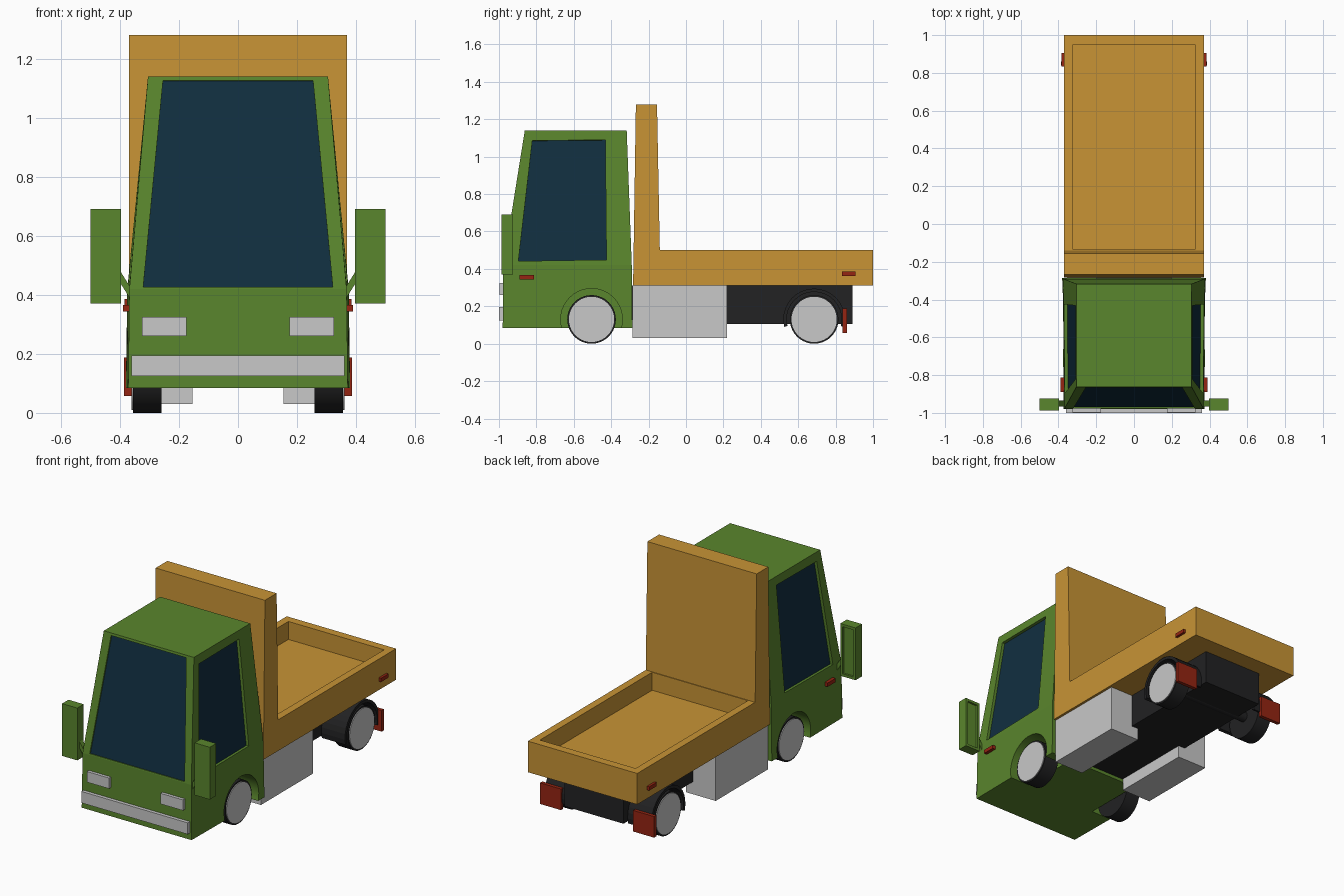
import bpy, bmesh, math
from mathutils import Vector, Matrix

if "Cube" in bpy.data.objects:
    bpy.data.objects.remove(bpy.data.objects["Cube"])


def material(name, rgb):
    m = bpy.data.materials.new(name)
    m.diffuse_color = (*rgb, 1)
    m.use_nodes = True
    m.node_tree.nodes["Principled BSDF"].inputs["Base Color"].default_value = m.diffuse_color
    return m


GREEN = material("green_paint", (0.102, 0.237, 0.026))
ORANGE = material("orange_paint", (0.58, 0.296, 0.036))
SILVER = material("light_grey", (0.58, 0.58, 0.58))
BLACK = material("black", (0.016, 0.016, 0.017))
RED = material("red", (0.30, 0.018, 0.006))
GLASS = material("dark_blue_glass", (0.0056, 0.028, 0.051))


def finish(name, bm, *mats):
    bmesh.ops.recalc_face_normals(bm, faces=bm.faces[:])
    me = bpy.data.meshes.new(name)
    bm.to_mesh(me)
    bm.free()
    for m in mats:
        me.materials.append(m)
    ob = bpy.data.objects.new(name, me)
    bpy.context.collection.objects.link(ob)
    return ob


def rect(x0, x1, y0, y1, z, back=None):
    """Rectangle of corners; back = half width at the rear if it tapers."""
    b0, b1 = (x0, x1) if back is None else (-back, back)
    return [(x0, y0, z), (x1, y0, z), (b1, y1, z), (b0, y1, z)]


def loft(rings):
    """Closed solid through four-cornered rings; returns bmesh and faces by key."""
    bm = bmesh.new()
    vs = [[bm.verts.new(p) for p in r] for r in rings]
    faces = {"bottom": bm.faces.new(vs[0]), "top": bm.faces.new(vs[-1])}
    for i in range(len(vs) - 1):
        for k, side in enumerate(("front", "right", "back", "left")):
            j = (k + 1) % 4
            faces[side, i] = bm.faces.new((vs[i][k], vs[i][j], vs[i + 1][j], vs[i + 1][k]))
    return bm, faces


def recess(bm, face, uvs, depth, mat=0):
    """Replace a quad by a frame, short walls and a sunken panel."""
    a, b, c, d = vs = list(face.verts)
    middle = sum((v.co for v in bm.verts), Vector()) / len(bm.verts)
    face.normal_update()
    n = face.normal.copy()
    if n.dot(face.calc_center_median() - middle) < 0:
        n.negate()
    pts = [a.co.lerp(b.co, u).lerp(d.co.lerp(c.co, u), v) for u, v in uvs]
    bm.faces.remove(face)
    rim = [bm.verts.new(p) for p in pts]
    deep = [bm.verts.new(p - n * depth) for p in pts]
    for k in range(4):
        j = (k + 1) % 4
        bm.faces.new((vs[k], vs[j], rim[j], rim[k]))
        bm.faces.new((rim[k], rim[j], deep[j], deep[k]))
    bm.faces.new(deep).material_index = mat


def box(name, x, y, z, mat):
    bm, _ = loft([rect(*x, *y, z[0]), rect(*x, *y, z[1])])
    return finish(name, bm, mat)


def pair(name, x, y, z, mat):
    for side, s in (("right", 1), ("left", -1)):
        box(f"{name}_{side}", sorted((x[0] * s, x[1] * s)), y, z, mat)


def cylinder(name, x0, x1, y, z, r, mat, seg=40):
    bm = bmesh.new()
    bmesh.ops.create_cone(bm, cap_ends=True, segments=seg, radius1=r, radius2=r,
                          depth=abs(x1 - x0),
                          matrix=Matrix.Translation(((x0 + x1) / 2, y, z))
                          @ Matrix.Rotation(math.pi / 2, 4, 'Y'))
    ob = finish(name, bm, mat)
    bpy.context.view_layer.objects.active = ob
    ob.select_set(True)
    bpy.ops.object.shade_smooth_by_angle(angle=math.radians(35))
    ob.select_set(False)
    return ob


FRONT_AXLE, REAR_AXLE, AXLE_Z = -0.505, 0.685, 0.13

# Cab with sunken windscreen and side windows
bm, f = loft([rect(-0.372, 0.372, -0.98, -0.287, 0.085, 0.38),
              rect(-0.368, 0.368, -0.977, -0.29, 0.42, 0.375),
              rect(-0.305, 0.305, -0.862, -0.317, 1.14)])
recess(bm, f["front", 1], [(0.063, 0.01), (0.937, 0.01), (0.915, 0.98), (0.085, 0.98)], 0.008, 1)
recess(bm, f["right", 1], [(0.113, 0.03), (0.803, 0.04), (0.79, 0.93), (0.088, 0.925)], 0.018, 1)
recess(bm, f["left", 1], [(0.197, 0.04), (0.887, 0.03), (0.912, 0.925), (0.21, 0.93)], 0.018, 1)
cab = finish("cab", bm, GREEN, GLASS)

# Wheel wells cut into the cab
for s in (1, -1):
    cutter = cylinder("wheel_well_cutter", 0.24 * s, 0.5 * s, FRONT_AXLE, AXLE_Z, 0.165, GREEN)
    cutter.hide_render = True
    mod = cab.modifiers.new("wheel_well", 'BOOLEAN')
    mod.operation, mod.solver, mod.object = 'DIFFERENCE', 'EXACT', cutter
    bpy.context.view_layer.objects.active = cab
    bpy.ops.object.modifier_apply(modifier=mod.name)
    bpy.data.objects.remove(cutter)

# Front bumper and headlights
box("front_bumper", (-0.36, 0.36), (-1.0, -0.97), (0.125, 0.195), SILVER)
pair("headlight", (0.175, 0.325), (-0.997, -0.97), (0.26, 0.325), SILVER)

# Mirrors with sunken rear faces, on slanted arms
for side, s in (("right", 1), ("left", -1)):
    x = sorted((0.397 * s, 0.5 * s))
    bm, f = loft([rect(*x, -0.987, -0.925, 0.37), rect(*x, -0.987, -0.925, 0.69)])
    recess(bm, f["back", 0], [(0.15, 0.05), (0.85, 0.05), (0.85, 0.95), (0.15, 0.95)], 0.012)
    finish(f"mirror_{side}", bm, GREEN)
    arm = [(0.355, 0.37), (0.355, 0.41), (0.405, 0.49), (0.405, 0.45)]
    bm, _ = loft([[(px * s, y, pz) for px, pz in arm] for y in (-0.965, -0.935)])
    finish(f"mirror_arm_{side}", bm, GREEN)

# Load bed: open tray and tall headboard
bm, f = loft([rect(-0.37, 0.37, -0.14, 1.0, 0.31), rect(-0.37, 0.37, -0.14, 1.0, 0.5)])
recess(bm, f["top"], [(0.062, 0.004), (0.938, 0.004), (0.938, 0.956), (0.062, 0.956)], 0.11)
finish("load_bed", bm, ORANGE)
bm, _ = loft([rect(-0.37, 0.37, -0.283, -0.14, 0.31),
              rect(-0.37, 0.37, -0.28, -0.14, 0.5),
              rect(-0.37, 0.37, -0.268, -0.155, 1.28)])
finish("headboard", bm, ORANGE)

# Chassis, rear axle and side tanks
box("chassis", (-0.2, 0.2), (-0.3, 0.89), (0.105, 0.31), BLACK)
cylinder("rear_axle", -0.27, 0.27, REAR_AXLE, AXLE_Z, 0.03, BLACK, 16)
pair("side_tank", (0.155, 0.355), (-0.285, 0.22), (0.03, 0.31), SILVER)

# Wheels
for axle, y in (("front", FRONT_AXLE), ("rear", REAR_AXLE)):
    for side, s in (("right", 1), ("left", -1)):
        cylinder(f"{axle}_tyre_{side}", 0.26 * s, 0.356 * s, y, AXLE_Z, 0.13, BLACK)
        cylinder(f"{axle}_hub_{side}", 0.33 * s, 0.361 * s, y, AXLE_Z, 0.121, SILVER)

# Rear mudguards: arched strips over the rear wheels
for side, s in (("right", 1), ("left", -1)):
    bm = bmesh.new()
    rows = []
    for i in range(19):
        a = math.radians(-14 + 208 * i / 18)
        rows.append([bm.verts.new((x * s, REAR_AXLE + r * math.cos(a), AXLE_Z + r * math.sin(a)))
                     for x, r in ((0.2, 0.147), (0.36, 0.147), (0.36, 0.165), (0.2, 0.165))])
    for p, q in zip(rows, rows[1:]):
        for k in range(4):
            bm.faces.new((p[k], p[k - 1], q[k - 1], q[k]))
    bm.faces.new(rows[0])
    bm.faces.new(rows[-1])
    finish(f"rear_mudguard_{side}", bm, BLACK)

# Red mud flaps and side markers
pair("mud_flap", (0.245, 0.386), (0.838, 0.86), (0.058, 0.187), RED)
pair("front_marker", (0.36, 0.39), (-0.89, -0.813), (0.343, 0.366), RED)
pair("rear_marker", (0.36, 0.385), (0.833, 0.905), (0.363, 0.386), RED)
